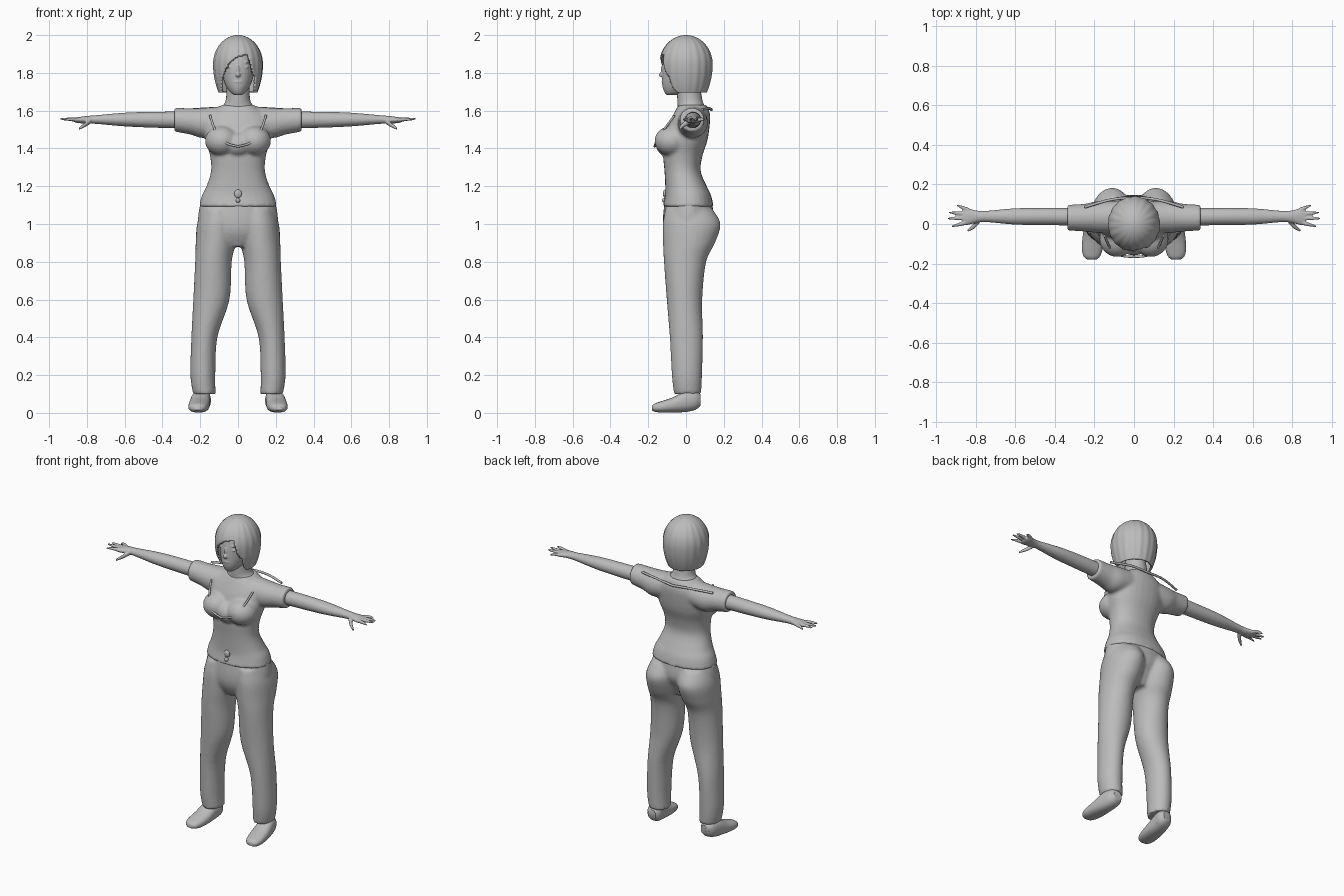
import bpy, bmesh, math
from mathutils import Vector, Matrix

cube = bpy.data.objects.get("Cube")
if cube:
    bpy.data.objects.remove(cube, do_unlink=True)

grey = bpy.data.materials.new("plain_grey")
grey.use_nodes = True
grey.diffuse_color = (0.5, 0.5, 0.5, 1)
grey.node_tree.nodes["Principled BSDF"].inputs["Base Color"].default_value = (0.5, 0.5, 0.5, 1)


def finish(name, bm, voxel=0, smooth=0):
    """Turn a bmesh into a smooth object; voxel fuses overlapping volumes."""
    bmesh.ops.recalc_face_normals(bm, faces=bm.faces)
    mesh = bpy.data.meshes.new(name)
    bm.to_mesh(mesh)
    bm.free()
    mesh.materials.append(grey)
    mesh.shade_smooth()
    mesh.set_sharp_from_angle(angle=math.radians(50))
    obj = bpy.data.objects.new(name, mesh)
    bpy.context.collection.objects.link(obj)
    if voxel:
        mod = obj.modifiers.new("fuse", "REMESH")
        mod.mode = "VOXEL"
        mod.voxel_size = voxel
        mod.use_smooth_shade = True
    if smooth:
        mod = obj.modifiers.new("soften", "SMOOTH")
        mod.iterations = smooth
    return obj


def spline(rows, steps=5):
    """Interpolate rows of numbers with a smooth curve."""
    rows = [Vector(r) for r in rows]
    out = []
    for i in range(len(rows) - 1):
        a, b = rows[i], rows[i + 1]
        ta = (b - rows[max(i - 1, 0)]) / 2
        tb = (rows[min(i + 2, len(rows) - 1)] - a) / 2
        for k in range(steps):
            t = k / steps
            out.append(a * (1 - t) ** 2 * (1 + 2 * t) + b * t * t * (3 - 2 * t)
                       + ta * t * (1 - t) ** 2 - tb * t * t * (1 - t))
    return out + [rows[-1]]


def loft(bm, axis, rows, side=1, n=28, power=1.0):
    """Skin ellipses; each row is position, two centres, two radii."""
    rings = []
    for p, cu, cv, ru, rv in spline(rows):
        ring = []
        for i in range(n):
            a = math.tau * i / n
            c, s = math.cos(a), math.sin(a)
            u = cu + ru * math.copysign(abs(c) ** power, c)
            v = cv + rv * math.copysign(abs(s) ** power, s)
            x, y, z = {"x": (p, u, v), "y": (u, p, v), "z": (u, v, p)}[axis]
            ring.append(bm.verts.new((x * side, y, z)))
        rings.append(ring)
    for low, high in zip(rings, rings[1:]):
        for i in range(n):
            j = (i + 1) % n
            bm.faces.new((low[i], low[j], high[j], high[i]))
    bm.faces.new(rings[0])
    bm.faces.new(rings[-1])


def ball(bm, centre, radii):
    m = Matrix.Translation(centre) @ Matrix.Diagonal((*radii, 1))
    bmesh.ops.create_uvsphere(bm, u_segments=24, v_segments=14, radius=1, matrix=m)


def cord(name, half, radius):
    """Thin raised seam through points mirrored across the middle."""
    curve = bpy.data.curves.new(name, "CURVE")
    curve.dimensions = "3D"
    curve.bevel_depth = radius
    curve.use_fill_caps = True
    pts = spline(half)
    pts += [Vector((-p.x, p.y, p.z)) for p in reversed(pts[:-1])]
    line = curve.splines.new("POLY")
    line.points.add(len(pts) - 1)
    for q, p in zip(line.points, pts):
        q.co = (*p, 1)
    curve.materials.append(grey)
    bpy.context.collection.objects.link(bpy.data.objects.new(name, curve))


# trousers: hips fused with both legs
bm = bmesh.new()
loft(bm, "z", [(.88, 0, 0, .08, .08), (.95, 0, 0, .18, .115),
               (1.02, 0, .012, .212, .135), (1.12, 0, .012, .198, .125)])
for side in (1, -1):
    loft(bm, "z", [(.1, .178, .008, .06, .072), (.2, .186, .005, .066, .08),
                   (.4, .178, .002, .069, .088), (.6, .141, -.008, .096, .094),
                   (.8, .13, -.005, .097, .112), (.9, .118, .016, .106, .138),
                   (1, .11, .03, .107, .153), (1.08, .1, .015, .09, .125)], side)
finish("trousers", bm, .01, 4)

# shirt: torso, bust and short sleeves
bm = bmesh.new()
loft(bm, "z", [(1.09, 0, .012, .207, .135), (1.15, 0, .011, .192, .122),
               (1.2, 0, 0, .167, .11), (1.28, 0, -.018, .143, .096),
               (1.36, 0, -.017, .148, .104), (1.44, 0, -.002, .17, .115),
               (1.52, 0, .015, .18, .11), (1.58, 0, .03, .155, .097),
               (1.63, 0, .035, .085, .075)], power=.9)
for side in (1, -1):
    ball(bm, (.085 * side, -.075, 1.44), (.09, .092, .08))
    loft(bm, "x", [(.06, .035, 1.55, .08, .075), (.18, .035, 1.535, .08, .08),
                   (.25, .032, 1.543, .07, .07), (.337, .032, 1.552, .065, .063)], side)
ball(bm, (0, -.075, 1.42), (.08, .085, .07))
finish("shirt", bm, .009, 5)

# raised neckline, back seam and waist ornament
cord("front_neckline", [(.148, -.06, 1.575), (.12, -.12, 1.495),
                        (.07, -.158, 1.432), (0, -.166, 1.41)], .006)
cord("back_seam", [(.25, .085, 1.605), (.12, .122, 1.612), (0, .135, 1.605)], .007)
bm = bmesh.new()
ball(bm, (0, -.112, 1.16), (.02, .01, .022))
ball(bm, (0, -.117, 1.125), (.012, .01, .012))
finish("waist_ornament", bm)

# arms with spread fingers, and shoes
fingers = [(.92, -.012, 1.553), (.94, .028, 1.557), (.935, .058, 1.555), (.895, .095, 1.548)]
for word, side in (("left", 1), ("right", -1)):
    bm = bmesh.new()
    loft(bm, "x", [(.25, .035, 1.55, .045, .045), (.45, .038, 1.552, .043, .042),
                   (.6, .038, 1.553, .041, .036), (.75, .038, 1.553, .028, .023),
                   (.8, .037, 1.552, .032, .02), (.845, .037, 1.55, .043, .016),
                   (.865, .037, 1.55, .038, .012)], side)
    for i, (x, y, z) in enumerate(fingers):
        root = .01 + .02 * i
        loft(bm, "x", [(.835, root, 1.55, .012, .011),
                       ((.835 + x) / 2, (root + y) / 2, 1.554, .01, .01),
                       (x, y, z, .005, .005)], side, 10)
    loft(bm, "x", [(.78, .02, 1.545, .018, .014), (.81, -.012, 1.525, .014, .013),
                   (.842, -.034, 1.505, .006, .007)], side, 10)
    finish(word + "_arm", bm, .005, 2)

    bm = bmesh.new()
    loft(bm, "y", [(-.18, .213, .026, .022, .012), (-.165, .213, .028, .04, .022),
                   (-.13, .211, .032, .052, .03), (-.07, .205, .042, .055, .04),
                   (0, .198, .061, .051, .056), (.05, .19, .067, .046, .05),
                   (.078, .188, .068, .028, .03)], side, power=.85)
    finish(word + "_shoe", bm)

# neck
bm = bmesh.new()
loft(bm, "z", [(1.56, 0, .035, .12, .08), (1.62, 0, .028, .085, .072),
               (1.66, 0, .02, .064, .066), (1.76, 0, .01, .06, .06)])
finish("neck", bm)

# head with nose, lips, brow and eyes
bm = bmesh.new()
loft(bm, "z", [(1.682, 0, -.075, .018, .025), (1.695, 0, -.065, .038, .048),
               (1.73, 0, -.04, .064, .085), (1.78, 0, -.025, .081, .102),
               (1.84, 0, -.012, .09, .112), (1.9, 0, 0, .088, .11),
               (1.95, 0, 0, .06, .08)])
ball(bm, (0, -.124, 1.79), (.014, .02, .013))
ball(bm, (0, -.12, 1.815), (.009, .015, .03))
ball(bm, (0, -.118, 1.753), (.026, .012, .006))
ball(bm, (0, -.114, 1.743), (.022, .013, .007))
for side in (1, -1):
    ball(bm, (.038 * side, -.103, 1.832), (.02, .013, .008))
    ball(bm, (.04 * side, -.104, 1.857), (.024, .012, .005))
finish("head", bm, .0045, 2)

# bobbed hair: rounded shell with a side-parted opening for the face
bm = bmesh.new()
bmesh.ops.create_uvsphere(bm, u_segments=96, v_segments=64, radius=1)
for v in bm.verts:
    x, y, z = v.co
    around = math.hypot(x, y)
    if z < 0 and around > 1e-4:
        wide = (1 - .27 * z * z) / around
        x, y = x * wide, y * wide
    lock = 1 + .012 * math.sin(18 * math.atan2(y, x)) * min(1, around * 1.5)
    v.co = (x * .131 * lock, y * .14 * lock, 1.845 + z * (.155 if z > 0 else .165))


def open_face(p):
    if p.y > -.03 or not -.09 < p.x < .092:
        return False
    d = p.x - .05
    edge = 1.9 - 3 * d if d > 0 else 1.9 + .25 * d - 260 * abs(d) ** 4
    return p.z < edge


gone = [f for f in bm.faces
        if f.calc_center_median().z < 1.695 or open_face(f.calc_center_median())]
bmesh.ops.delete(bm, geom=gone, context="FACES")
hair = finish("hair", bm)
shell = hair.modifiers.new("thickness", "SOLIDIFY")
shell.thickness = .012
shell.offset = -1
